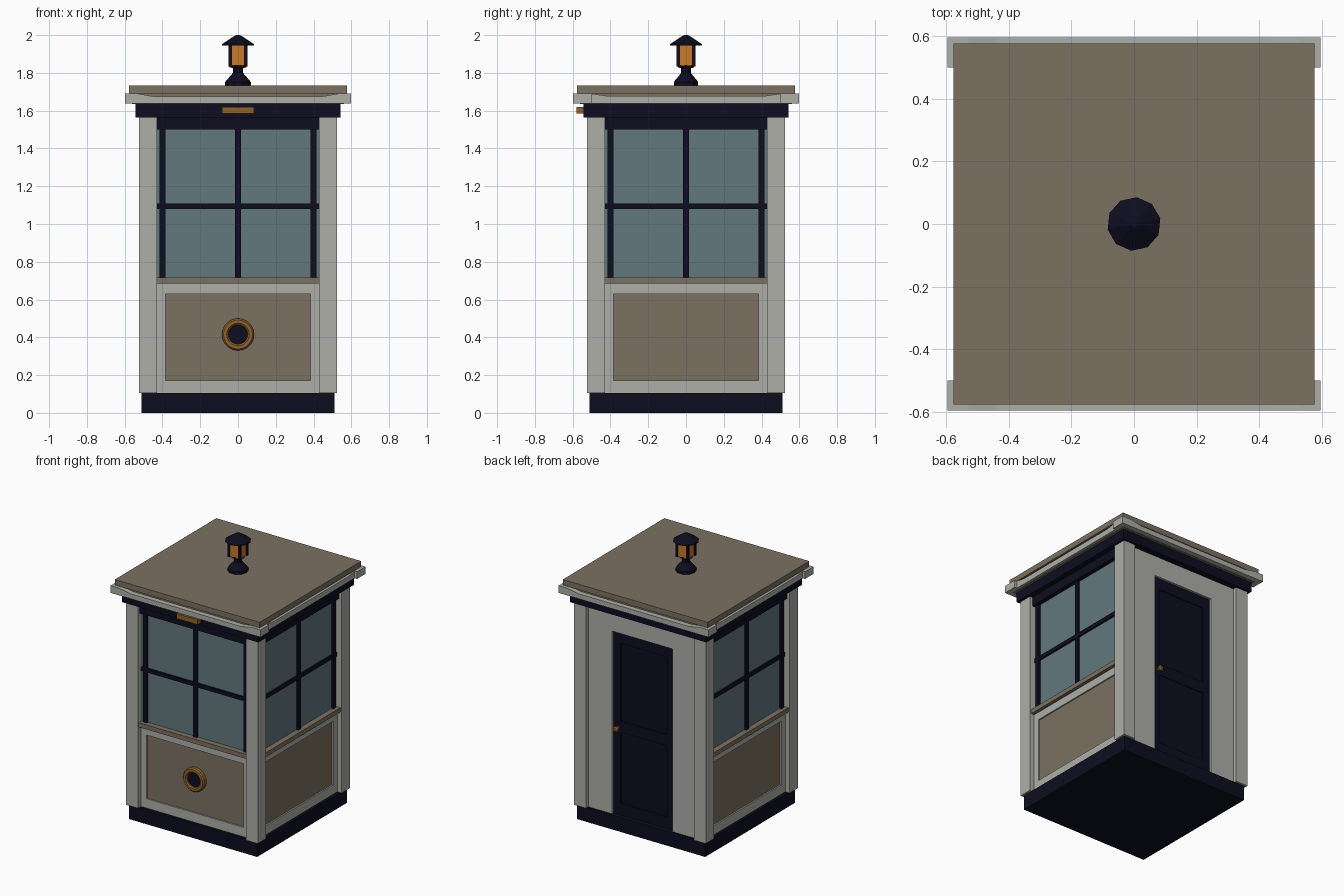
import bpy, bmesh, math
from mathutils import Matrix, Vector

if "Cube" in bpy.data.objects:
    bpy.data.objects.remove(bpy.data.objects["Cube"])


def mat(name, r, g, b):
    m = bpy.data.materials.new(name)
    m.diffuse_color = (r, g, b, 1)
    m.use_nodes = True
    m.node_tree.nodes["Principled BSDF"].inputs["Base Color"].default_value = m.diffuse_color
    return m


WHITE = mat("off_white", 0.42, 0.43, 0.39)
NAVY = mat("dark_navy", 0.004, 0.004, 0.014)
BEIGE = mat("taupe", 0.20, 0.165, 0.122)
GLASS = mat("window_glass", 0.125, 0.19, 0.21)
BRASS = mat("brass", 0.27, 0.125, 0.025)
AMBER = mat("amber", 0.62, 0.19, 0.02)


def finish(name, bm, m, mtx=None):
    if mtx is not None:
        bm.transform(mtx)
    bmesh.ops.recalc_face_normals(bm, faces=bm.faces[:])
    me = bpy.data.meshes.new(name)
    bm.to_mesh(me)
    bm.free()
    me.materials.append(m)
    ob = bpy.data.objects.new(name, me)
    bpy.context.collection.objects.link(ob)
    return ob


def box(name, m, x0, x1, y0, y1, z0, z1, mtx=None):
    bm = bmesh.new()
    bmesh.ops.create_cube(bm, size=1)
    bm.transform(Matrix.Translation(((x0 + x1) / 2, (y0 + y1) / 2, (z0 + z1) / 2))
                 @ Matrix.Diagonal((x1 - x0, y1 - y0, z1 - z0, 1)))
    return finish(name, bm, m, mtx)


def lathe(name, m, prof, n, mtx=None, closed=False):
    bm = bmesh.new()
    rings = [[bm.verts.new((r * math.cos(2 * math.pi * i / n), r * math.sin(2 * math.pi * i / n), z))
              for i in range(n)] for r, z in prof]
    pairs = list(zip(rings, rings[1:]))
    if closed:
        pairs.append((rings[-1], rings[0]))
    for a, b in pairs:
        for i in range(n):
            j = (i + 1) % n
            bm.faces.new((a[i], a[j], b[j], b[i]))
    if not closed:
        bm.faces.new(rings[0])
        bm.faces.new(rings[-1])
    return finish(name, bm, m, mtx)


def prism_xz(name, m, pts, y0, y1, mtx=None):
    bm = bmesh.new()
    f = bm.faces.new([bm.verts.new((x, y0, z)) for x, z in pts])
    r = bmesh.ops.extrude_face_region(bm, geom=[f])
    bmesh.ops.translate(bm, vec=Vector((0, y1 - y0, 0)),
                        verts=[v for v in r["geom"] if isinstance(v, bmesh.types.BMVert)])
    return finish(name, bm, m, mtx)


# plinth, posts and upper beam
box("plinth", NAVY, -.51, .51, -.51, .51, 0, .105)
for sx in (-1, 1):
    for sy in (-1, 1):
        xs, ys = sorted((sx * .43, sx * .525)), sorted((sy * .43, sy * .525))
        box("corner_post", WHITE, *xs, *ys, .105, 1.567)
        xs, ys = sorted((sx * .53, sx * .597)), sorted((sy * .5, sy * .597))
        box("cornice_corner", WHITE, *xs, *ys, 1.638, 1.69)
box("upper_beam", NAVY, -.543, .543, -.543, .543, 1.565, 1.635)

# window walls: front, right and left
for side, ang in (("front", 0), ("right", 90), ("left", -90)):
    R = Matrix.Rotation(math.radians(ang), 4, 'Z')
    for s in (-1, 1):
        xs = sorted((s * .385, s * .43))
        box(side + "_panel_stile", WHITE, *xs, -.49, -.43, .105, .685, R)
    box(side + "_panel_bottom_rail", WHITE, -.385, .385, -.49, -.43, .105, .172, R)
    box(side + "_panel_top_rail", WHITE, -.385, .385, -.49, -.43, .63, .685, R)
    box(side + "_panel", BEIGE, -.385, .385, -.48, -.44, .172, .63, R)
    box(side + "_sill", BEIGE, -.43, .43, -.515, -.43, .685, .717, R)
    box(side + "_glass", GLASS, -.43, .43, -.475, -.455, .717, 1.5, R)
    for x in (-.4, 0, .4):
        box(side + "_window_bar", NAVY, x - .015, x + .015, -.49, -.45, .717, 1.5, R)
    box(side + "_window_crossbar", NAVY, -.43, .43, -.488, -.45, 1.08, 1.108, R)
    box(side + "_frieze", NAVY, -.43, .43, -.505, -.43, 1.5, 1.567, R)

# back wall and door
for s in (-1, 1):
    xs = sorted((s * .24, s * .43))
    box("back_wall_side", WHITE, *xs, .43, .497, .105, 1.567)
    xs = sorted((s * .185, s * .24))
    box("door_stile", NAVY, *xs, .44, .48, .105, 1.42)
box("back_wall_lintel", WHITE, -.24, .24, .43, .497, 1.42, 1.567)
for z0, z1 in ((.105, .19), (.7, .78), (1.34, 1.42)):
    box("door_rail", NAVY, -.185, .185, .44, .48, z0, z1)
box("door_panel", NAVY, -.185, .185, .44, .472, .19, 1.34)
lathe("door_knob", BRASS, [(.01, 0), (.01, .015), (.02, .022), (.02, .036), (.01, .043)], 10,
      Matrix.Translation((.2, .48, .73)) @ Matrix.Rotation(-math.pi / 2, 4, 'X'))

# cornice trim, raised towards its ends
trim = [(-.53, 1.638), (.53, 1.638), (.53, 1.69), (.44, 1.674), (-.44, 1.674), (-.53, 1.69)]
for s, side in ((0, "front"), (1, "back")):
    prism_xz(side + "_cornice", WHITE, trim, -.597, -.54, Matrix.Rotation(math.pi * s, 4, 'Z'))
side_trim = [(-.5, 1.638), (.5, 1.638), (.5, 1.69), (.42, 1.678), (-.42, 1.678), (-.5, 1.69)]
for s, side in ((1, "right"), (-1, "left")):
    prism_xz(side + "_cornice", WHITE, side_trim, -.578, -.53,
             Matrix.Rotation(s * math.pi / 2, 4, 'Z'))

# roof
box("roof_underlay", BEIGE, -.56, .56, -.56, .56, 1.636, 1.692)
box("roof_slab", BEIGE, -.577, .577, -.577, .577, 1.692, 1.732)

# front sign plate and round ornament
box("sign_plate", BRASS, -.085, .085, -.58, -.54, 1.584, 1.62)
M = Matrix.Translation((0, 0, .415)) @ Matrix.Rotation(math.pi / 2, 4, 'X')
lathe("ornament_ring", BRASS, [(.052, .47), (.052, .505), (.06, .512), (.077, .512),
                               (.085, .503), (.085, .47)], 20, M, True)
lathe("ornament_disc", NAVY, [(.054, .47), (.054, .497)], 20, M)

# roof lantern
lathe("lantern_base", NAVY, [(.068, 1.73), (.068, 1.752), (.035, 1.79), (.027, 1.8),
                             (.027, 1.825), (.045, 1.83), (.045, 1.842)], 10)
box("lantern_glass", AMBER, -.042, .042, -.042, .042, 1.838, 1.95)
for x in (-.041, .041):
    for y in (-.041, .041):
        box("lantern_bar", NAVY, x - .008, x + .008, y - .008, y + .008, 1.835, 1.95)
lathe("lantern_cap", NAVY, [(.086, 1.945), (.086, 1.952), (.025, 1.992), (.01, 2.0)], 10,
      Matrix.Rotation(math.radians(12), 4, 'Z'))
